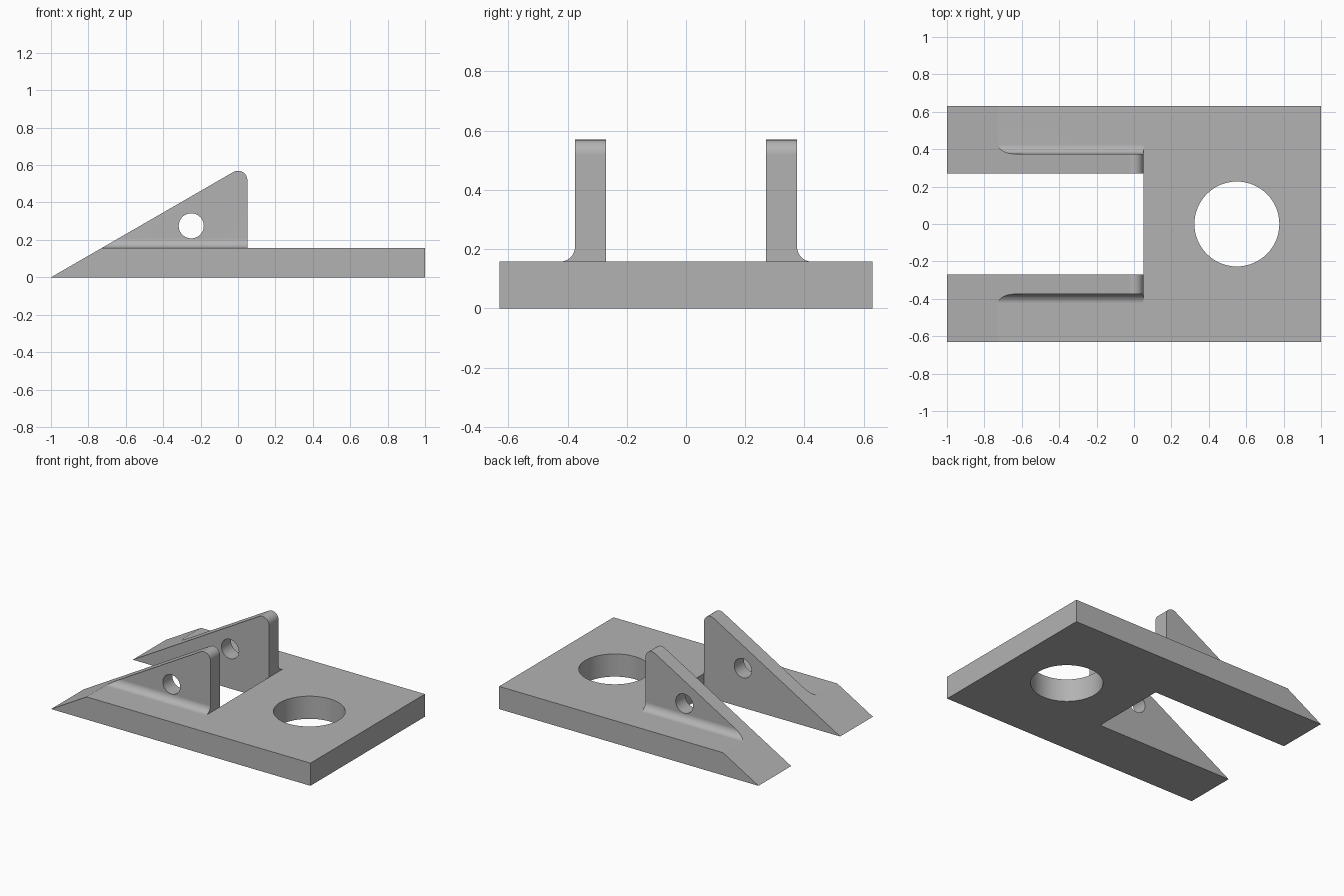
import bpy, bmesh
from math import sin, cos, tan, radians, pi
from mathutils import Vector

old = bpy.data.objects.get("Cube")
if old:
    bpy.data.objects.remove(old, do_unlink=True)

THICK = 0.158          # plate thickness
HALF_W = 0.63          # half plate width
LUG_IN, LUG_OUT = 0.27, 0.375
LUG_END = 0.05         # upright end of the lugs and of the slot
FILLET = 0.05
TIP_R = 0.05
SLOPE = radians(30)

grey = bpy.data.materials.new("plain grey")
grey.use_nodes = True
colour = (0.45, 0.45, 0.45, 1)
grey.diffuse_color = colour
grey.node_tree.nodes["Principled BSDF"].inputs["Base Color"].default_value = colour


def prism(name, points, sweep):
    """Closed solid from a planar outline swept along a vector."""
    bm = bmesh.new()
    face = bm.faces.new([bm.verts.new(p) for p in points])
    ext = bmesh.ops.extrude_face_region(bm, geom=[face])
    verts = [g for g in ext["geom"] if isinstance(g, bmesh.types.BMVert)]
    bmesh.ops.translate(bm, verts=verts, vec=Vector(sweep))
    bmesh.ops.recalc_face_normals(bm, faces=bm.faces)
    mesh = bpy.data.meshes.new(name)
    bm.to_mesh(mesh)
    bm.free()
    mesh.materials.append(grey)
    obj = bpy.data.objects.new(name, mesh)
    bpy.context.collection.objects.link(obj)
    return obj


def arc(cx, cz, r, start, end, steps):
    angles = [start + (end - start) * i / steps for i in range(steps + 1)]
    return [(cx + r * cos(a), cz + r * sin(a)) for a in angles]


def circle(r, steps=64):
    return [(r * cos(2 * pi * i / steps), r * sin(2 * pi * i / steps)) for i in range(steps)]


def combine(target, tool, operation):
    mod = target.modifiers.new("cut", "BOOLEAN")
    mod.operation = operation
    mod.solver = "EXACT"
    mod.object = tool
    bpy.context.view_layer.objects.active = target
    bpy.ops.object.modifier_apply(modifier=mod.name)
    bpy.data.objects.remove(tool, do_unlink=True)


# Cross-section: plate with a filleted central hump, swept lengthways
half = [(HALF_W, -0.1), (HALF_W, THICK)]
half += arc(LUG_OUT + FILLET, THICK + FILLET, FILLET, 1.5 * pi, pi, 12)
half += [(LUG_OUT, 0.8)]
section = half + [(-y, z) for y, z in reversed(half)]
body = prism("wedge_bracket", [(-1.2, y, z) for y, z in section], (2.4, 0, 0))

# Side profile: sloped nose, rounded lug tip, flat plate
tip_z = tan(SLOPE) - TIP_R / cos(SLOPE)
side = [(-1, 0)] + arc(0, tip_z, TIP_R, radians(120), 0, 16)
side += [(LUG_END, THICK), (1, THICK), (1, 0)]
combine(body, prism("side_profile", [(x, -1, z) for x, z in side], (0, 2, 0)), "INTERSECT")

# Open slot that leaves two arms and two lugs
slot = [(-2, -LUG_IN), (LUG_END, -LUG_IN), (LUG_END, LUG_IN), (-2, LUG_IN)]
combine(body, prism("slot", [(x, y, -1) for x, y in slot], (0, 0, 3)), "DIFFERENCE")

# Large plate hole and the pin hole through both lugs
combine(body, prism("plate_hole", [(0.55 + a, b, -1) for a, b in circle(0.227)], (0, 0, 2)),
        "DIFFERENCE")
combine(body, prism("pin_hole", [(-0.25 + a, -1, 0.275 + b) for a, b in circle(0.067, 48)], (0, 2, 0)),
        "DIFFERENCE")

# Smooth rounds, crisp edges
bpy.ops.object.select_all(action="DESELECT")
body.select_set(True)
bpy.context.view_layer.objects.active = body
bpy.ops.object.shade_smooth_by_angle(angle=radians(25))
weighted = body.modifiers.new("even_shading", "WEIGHTED_NORMAL")
weighted.keep_sharp = True
